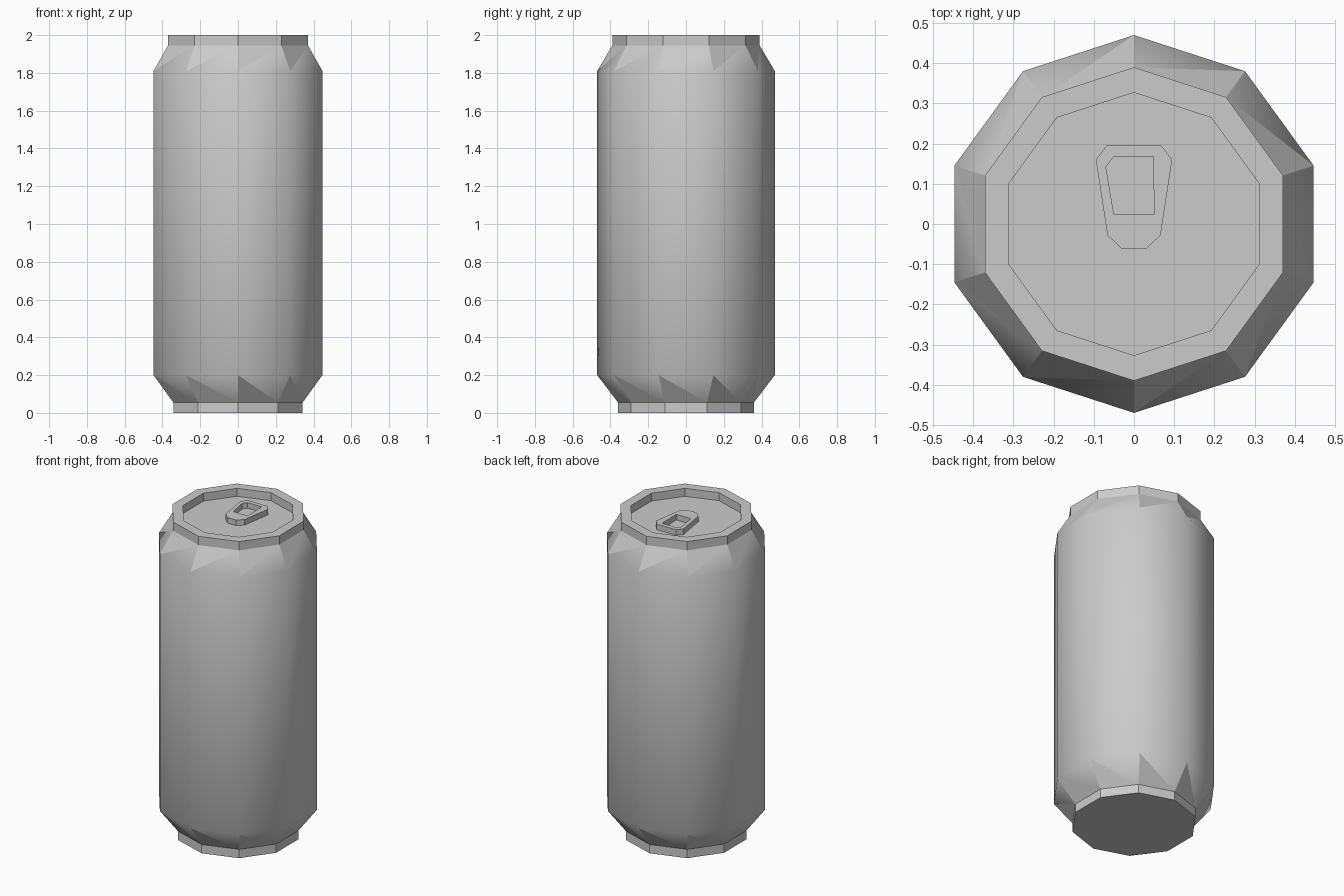
import bpy, bmesh
from math import sin, cos, pi

cube = bpy.data.objects.get("Cube")
if cube:
    bpy.data.objects.remove(cube, do_unlink=True)

SIDES = 10
metal = bpy.data.materials.new("grey_metal")
metal.use_nodes = True
metal.diffuse_color = (0.6, 0.6, 0.6, 1)
metal.node_tree.nodes["Principled BSDF"].inputs["Base Color"].default_value = (0.6, 0.6, 0.6, 1)


def finish(name, bm):
    bmesh.ops.recalc_face_normals(bm, faces=bm.faces[:])
    mesh = bpy.data.meshes.new(name)
    bm.to_mesh(mesh)
    bm.free()
    mesh.materials.append(metal)
    obj = bpy.data.objects.new(name, mesh)
    bpy.context.collection.objects.link(obj)
    return obj


def ring(bm, radius, z):
    angles = [pi / 2 + 2 * pi * k / SIDES for k in range(SIDES)]
    return [bm.verts.new((radius * cos(a), radius * sin(a), z)) for a in angles]


def bridge(bm, low, high, kind):
    """Join two rings; chamfers get a flat triangle at the rim and a smooth one at the body."""
    for k in range(len(low)):
        n = (k + 1) % len(low)
        if kind in ("flat", "smooth"):
            face = bm.faces.new((low[k], low[n], high[n], high[k]))
            face.smooth = kind == "smooth"
        else:
            rim, body = (low, high) if kind == "foot" else (high, low)
            bm.faces.new((rim[k], rim[n], body[k]))
            bm.faces.new((body[k], body[n], rim[n])).smooth = True


# Can: foot, chamfer, body, shoulder, rim and recessed lid in one closed shell
bm = bmesh.new()
profile = [(0.36, 0), (0.36, 0.055), (0.47, 0.2), (0.47, 1.81),
           (0.39, 1.945), (0.39, 2), (0.327, 2), (0.327, 1.95)]
kinds = ["flat", "foot", "smooth", "shoulder", "flat", "flat", "flat"]
rings = [ring(bm, r, z) for r, z in profile]
for low, high, kind in zip(rings, rings[1:], kinds):
    bridge(bm, low, high, kind)
bm.faces.new(rings[0])
bm.faces.new(rings[-1])
finish("can", bm)

# Pull tab: a bevelled plate with an opening, resting on the lid
half = [(0.03, -0.062), (0.066, -0.028), (0.095, 0.16), (0.068, 0.195)]
outer = half + [(-x, y) for x, y in reversed(half)]
hole = [(-0.05, 0.024), (0.05, 0.024), (0.048, 0.168), (-0.05, 0.168), (-0.07, 0.142)]
bm = bmesh.new()
edges = []
for loop in (outer, hole):
    verts = [bm.verts.new((x, y, 1.95)) for x, y in loop]
    edges += [bm.edges.new((v, verts[(i + 1) % len(verts)])) for i, v in enumerate(verts)]
bmesh.ops.triangle_fill(bm, edges=edges, use_beauty=True)
top = bmesh.ops.extrude_face_region(bm, geom=bm.faces[:], use_keep_orig=True)
bmesh.ops.translate(bm, verts=[g for g in top["geom"] if isinstance(g, bmesh.types.BMVert)],
                    vec=(0, 0, 0.035))
finish("pull_tab", bm)
